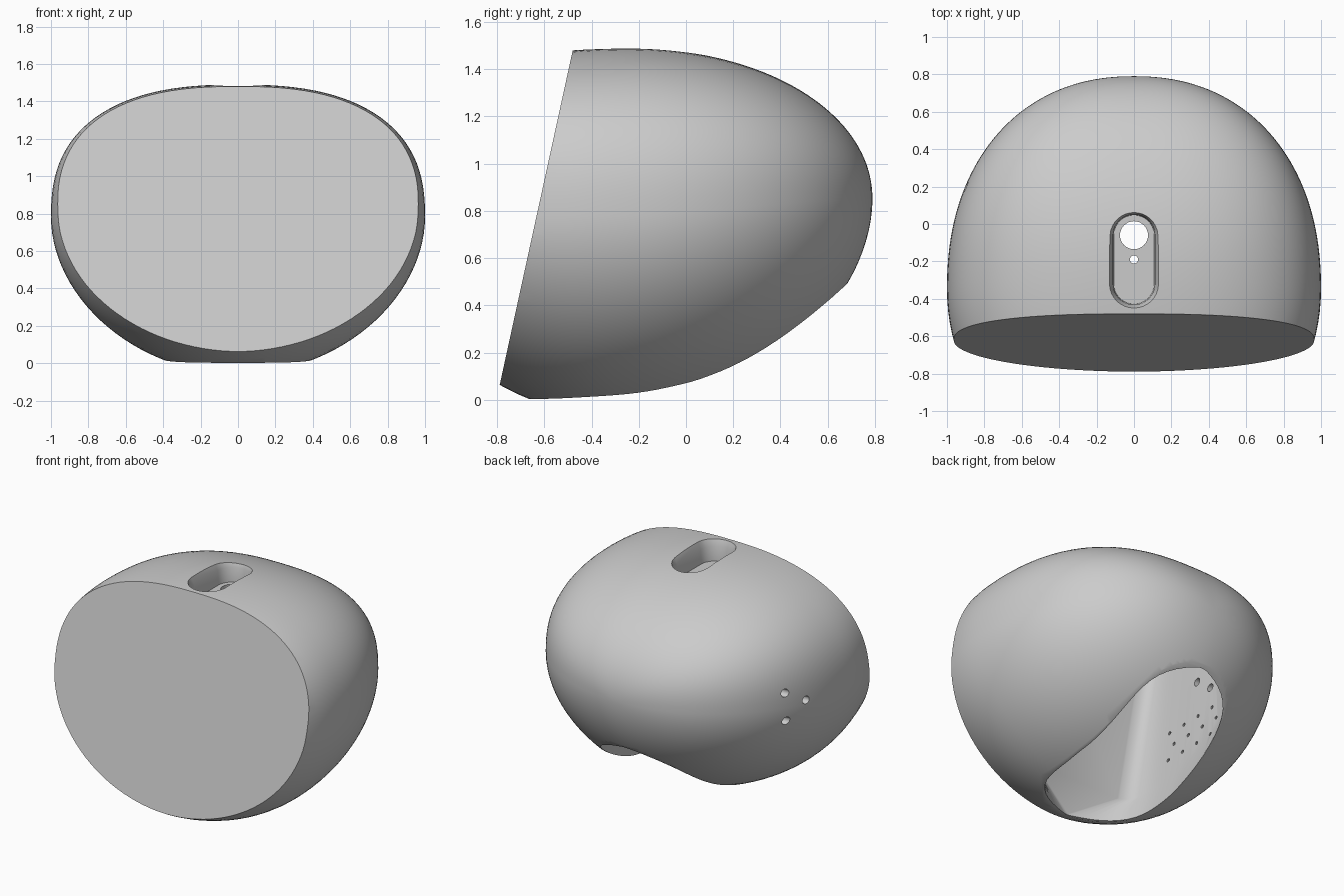
import bpy, bmesh, math
from mathutils import Vector

if "Cube" in bpy.data.objects:
    bpy.data.objects.remove(bpy.data.objects["Cube"])

grey = bpy.data.materials.new("plain grey")
grey.diffuse_color = (0.6, 0.6, 0.6, 1)
grey.use_nodes = True
grey.node_tree.nodes["Principled BSDF"].inputs["Base Color"].default_value = grey.diffuse_color


def loft(name, rings):
    """Closed solid through rings of equal point count."""
    bm = bmesh.new()
    loops = [[bm.verts.new(p) for p in r] for r in rings]
    n = len(loops[0])
    for a, b in zip(loops, loops[1:]):
        for i in range(n):
            j = (i + 1) % n
            bm.faces.new((a[i], a[j], b[j], b[i]))
    bm.faces.new(loops[0])
    bm.faces.new(loops[-1])
    bmesh.ops.recalc_face_normals(bm, faces=bm.faces)
    mesh = bpy.data.meshes.new(name)
    bm.to_mesh(mesh)
    bm.free()
    obj = bpy.data.objects.new(name, mesh)
    bpy.context.collection.objects.link(obj)
    return obj


def circle(c, r, axis, n=24):
    pts = []
    for i in range(n):
        a = math.tau * i / n
        u, v = r * math.cos(a), r * math.sin(a)
        pts.append((c[0], c[1] + u, c[2] + v) if axis == "x" else (c[0] + u, c[1] + v, c[2]))
    return pts


def drill(name, start, end, r, axis, n=24):
    return loft(name, [circle(start, r, axis, n), circle(end, r, axis, n)])


def carve(obj, cutter):
    mod = obj.modifiers.new("cut", "BOOLEAN")
    mod.operation, mod.solver, mod.object = "DIFFERENCE", "EXACT", cutter
    dg = bpy.context.evaluated_depsgraph_get()
    mesh = bpy.data.meshes.new_from_object(obj.evaluated_get(dg))
    obj.modifiers.clear()
    obj.data = mesh
    bpy.data.objects.remove(cutter)


# Egg outline: half width, height above and depth below the middle line
LOW_EXP, HIGH_EXP = 1.92, 2.5


def middle(y):
    t = min(1, max(0, (0.79 - y) / 1.1))
    return 0.85 - 0.07 * t * t * (3 - 2 * t)


def dome(y, centre, n):
    r = min(1, max(0, (y - centre) / (0.79 - centre)))
    return (1 - r ** n) ** (1 / n)


def half_width(y):
    return dome(y, -0.35, 2.2) - 0.035 * (max(0, -0.35 - y) / 0.27) ** 2


def upper(y):
    top = 0.85 + 0.64 * dome(y, -0.25, 2.05) - 0.01 * (max(0, -0.25 - y) / 0.23) ** 2
    return top - middle(y)


def lower(y):
    bottom = 0.85 - 0.91 * dome(y, -0.35, 1.9) + 0.065 * (max(0, -0.35 - y) / 0.32) ** 2
    return max(0.002, middle(y) - bottom)


def section(y, n=112):
    pts = []
    for i in range(n):
        a = math.tau * i / n
        c, s = math.cos(a), math.sin(a)
        e = 2 / (HIGH_EXP if s > 0 else LOW_EXP)
        x = half_width(y) * math.copysign(abs(c) ** e, c)
        h = upper(y) if s > 0 else lower(y)
        pts.append((x, y, middle(y) + h * math.copysign(abs(s) ** e, s)))
    return pts


# Main shell
stations = [-0.95 + 0.06 * i for i in range(10)]
stations += [-0.35 + 1.14 * math.sin(math.pi / 2 * t)
             for t in [i / 44 for i in range(44)] + [0.99, 0.997]]
shell = loft("shell", [section(y) for y in stations])

# Flat sloping front
bm = bmesh.new()
bm.from_mesh(shell.data)
bmesh.ops.bisect_plane(bm, geom=bm.verts[:] + bm.edges[:] + bm.faces[:], dist=1e-5,
                       plane_co=(0, -0.79, 0.06), plane_no=Vector((0, -1.42, 0.31)).normalized(),
                       clear_outer=True)
bmesh.ops.holes_fill(bm, edges=[e for e in bm.edges if e.is_boundary])
bmesh.ops.recalc_face_normals(bm, faces=bm.faces)
bm.to_mesh(shell.data)
bm.free()

# Curved trim of the underside
TRIM = [(-1.0, 0.002), (-0.67, 0.002), (-0.45, 0.01), (-0.2, 0.03), (0, 0.07), (0.1, 0.102), (0.2, 0.144),
        (0.3, 0.197), (0.4, 0.261), (0.5, 0.335), (0.6, 0.417), (0.68, 0.489), (0.9, 0.70)]


def trim(y):
    for k, ((a, za), (b, zb)) in enumerate(zip(TRIM, TRIM[1:])):
        if y <= b:
            # cubic blend through neighbouring points
            p = TRIM[max(k - 1, 0)]
            q = TRIM[min(k + 2, len(TRIM) - 1)]
            d, t = b - a, (y - a) / (b - a)
            ma, mb = d * (zb - p[1]) / (b - p[0]), d * (q[1] - za) / (q[0] - a)
            return (za * (2 * t**3 - 3 * t**2 + 1) + ma * (t**3 - 2 * t**2 + t)
                    + zb * (3 * t**2 - 2 * t**3) + mb * (t**3 - t**2))
    return TRIM[-1][1]


ys = [-1 + 1.9 * i / 48 for i in range(49)]
outline = [(y, trim(y)) for y in ys] + [(0.9, -0.6), (-1.0, -0.6)]
carve(shell, loft("trim_cutter", [[(x, y, z) for y, z in outline] for x in (-1.3, 1.3)]))

# Hollow inside, flaring from a bean-shaped opening to a rounded box
steps = 32
below, base, waist, roof = [], [], [], []
for k in range(steps + 1):
    s = -math.cos(math.pi * k / steps)
    y = 0.005 + 0.66 * s
    z = trim(y)
    drop = min(1, (middle(y) - z) / lower(y))
    x = 0.97 * half_width(y) * (1 - drop ** LOW_EXP) ** (1 / LOW_EXP)
    x = max(0.01, x * (1 - 0.98 * abs(s) ** 12) ** 0.5)
    box = (1 - abs(0.985 * s) ** 8) ** (1 / 8)
    below.append((x, y, -0.3))
    base.append((x, y, z + 0.008))
    waist.append((0.44 * box, 0.02 + 0.58 * s, z + 0.2))
    roof.append((0.5 * box, 0.03 + 0.41 * s, 1.24))
rings = [r + [(-x, y, z) for x, y, z in reversed(r)] for r in (below, base, waist, roof)]
carve(shell, loft("hollow_cutter", rings))


# Rounded slot on top with two holes in its floor
def capsule(r, z, n=16):
    pts = []
    for cy, start in ((-0.06, 0), (-0.32, math.pi)):
        for i in range(n + 1):
            a = start + math.pi * i / n
            pts.append((r * math.cos(a), cy + r * math.sin(a), z))
    return pts


carve(shell, loft("slot_cutter", [capsule(r, z) for r, z in
                                  ((0.108, 1.34), (0.112, 1.44), (0.131, 1.486), (0.15, 1.56))]))
carve(shell, drill("large_hole", (0, -0.06, 1.15), (0, -0.06, 1.5), 0.075, "z", 32))
carve(shell, drill("small_hole", (0, -0.19, 1.15), (0, -0.19, 1.5), 0.022, "z"))

# Three holes through the left wall
for y, z in ((0.2, 0.915), (0.05, 0.825), (0.19, 0.72)):
    carve(shell, drill("side_hole", (-1.1, y, z), (-0.36, y, z), 0.027, "x"))

# Small blind holes on the inner left wall
for row in range(3):
    for col in range(4):
        y, z = -0.2 + 0.14 * col + 0.05 * (row % 2), 0.36 + 0.1 * row
        carve(shell, drill("pin_hole", (-0.52, y, z), (-0.3, y, z), 0.012, "x", 10))

# Finish
shell.data.materials.clear()
shell.data.materials.append(grey)
for p in shell.data.polygons:
    p.material_index = 0
bpy.ops.object.select_all(action="DESELECT")
shell.select_set(True)
bpy.context.view_layer.objects.active = shell
bpy.ops.object.shade_smooth_by_angle(angle=math.radians(30))
